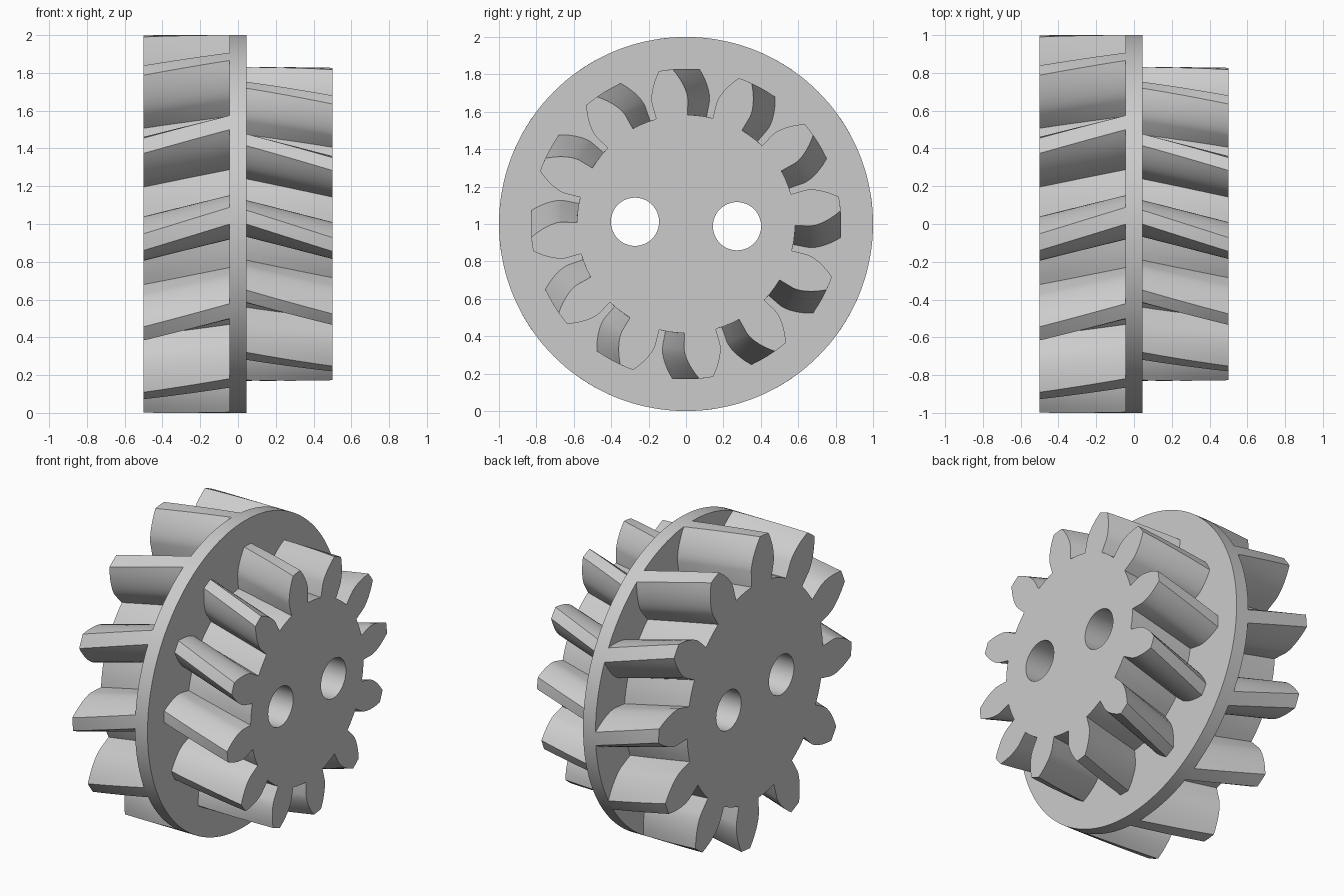
import bpy, bmesh
from math import sin, cos, tan, acos, pi, radians

cube = bpy.data.objects.get("Cube")
if cube:
    bpy.data.objects.remove(cube, do_unlink=True)

TEETH = 12
PITCH = 2 * pi / TEETH
PHASE = radians(-2.5)      # rotation of the whole wheel about its axle
HUB = 0.045                # half thickness of the middle disc
END = 0.5

grey = bpy.data.materials.new("light_grey")
grey.use_nodes = True
colour = (0.6, 0.6, 0.6, 1)
grey.diffuse_color = colour
grey.node_tree.nodes["Principled BSDF"].inputs["Base Color"].default_value = colour


def loft(name, profile, x0, x1, twist=0.0, steps=1):
    """Sweep a polar profile [(radius, angle)] along x while twisting it."""
    bm = bmesh.new()
    rings = []
    for s in range(steps + 1):
        t = s / steps
        rings.append([bm.verts.new((x0 + (x1 - x0) * t,
                                    r * cos(a + twist * t),
                                    1 + r * sin(a + twist * t))) for r, a in profile])
    n = len(profile)
    for low, high in zip(rings, rings[1:]):
        for i in range(n):
            j = (i + 1) % n
            bm.faces.new((low[i], low[j], high[j], high[i]))
    bm.faces.new(rings[0])
    bm.faces.new(rings[-1])
    bmesh.ops.recalc_face_normals(bm, faces=bm.faces)
    mesh = bpy.data.meshes.new(name)
    bm.to_mesh(mesh)
    bm.free()
    mesh.materials.append(grey)
    obj = bpy.data.objects.new(name, mesh)
    bpy.context.collection.objects.link(obj)
    return obj


def gear_profile(outer):
    """Involute teeth with straight radial flanks below the base circle."""
    module = 2 * outer / (TEETH + 2)
    pitch_r = module * TEETH / 2
    root = pitch_r - 1.08 * module
    base = pitch_r * cos(radians(20))

    def inv(r):
        a = acos(min(1, base / r))
        return tan(a) - a

    half = PITCH / 4 + inv(pitch_r)
    radii = [root] + [base + (outer - base) * (k / 7) for k in range(8)]
    flank = [(r, half - inv(max(r, base))) for r in radii]
    tooth = [(r, -a) for r, a in flank] + [(outer, 0)]
    tooth += [(r, a) for r, a in reversed(flank)]
    gap = PITCH - 2 * half
    tooth += [(root, half + gap * k / 3) for k in (1, 2)]
    return [(r, a + PHASE + i * PITCH) for i in range(TEETH) for r, a in tooth]


# Helical gears on both sides and the disc between them
parts = [
    loft("large_gear", gear_profile(1.0), -HUB, -END, radians(8), 6),
    loft("small_gear", gear_profile(0.83), HUB, END, radians(10), 6),
    loft("middle_disc", [(1.0, 2 * pi * i / 144) for i in range(144)], -HUB, HUB),
]

# Two axle holes through everything
for side in (0, pi):
    bpy.ops.mesh.primitive_cylinder_add(
        vertices=48, radius=0.129, depth=2, rotation=(0, pi / 2, 0),
        location=(0, 0.273 * cos(PHASE + side), 1 + 0.273 * sin(PHASE + side)))
    cutter = bpy.context.object
    cutter.name = "hole_cutter"
    cutter.hide_render = True
    cutter.data.materials.append(grey)
    for part in parts:
        bpy.context.view_layer.objects.active = part
        mod = part.modifiers.new("hole", "BOOLEAN")
        mod.operation = "DIFFERENCE"
        mod.solver = "EXACT"
        mod.object = cutter
        bpy.ops.object.modifier_apply(modifier=mod.name)
    bpy.data.objects.remove(cutter, do_unlink=True)

# Smooth curved walls, crisp edges
bpy.ops.object.select_all(action="DESELECT")
for part in parts:
    part.select_set(True)
bpy.context.view_layer.objects.active = parts[0]
bpy.ops.object.shade_smooth_by_angle(angle=radians(25))
